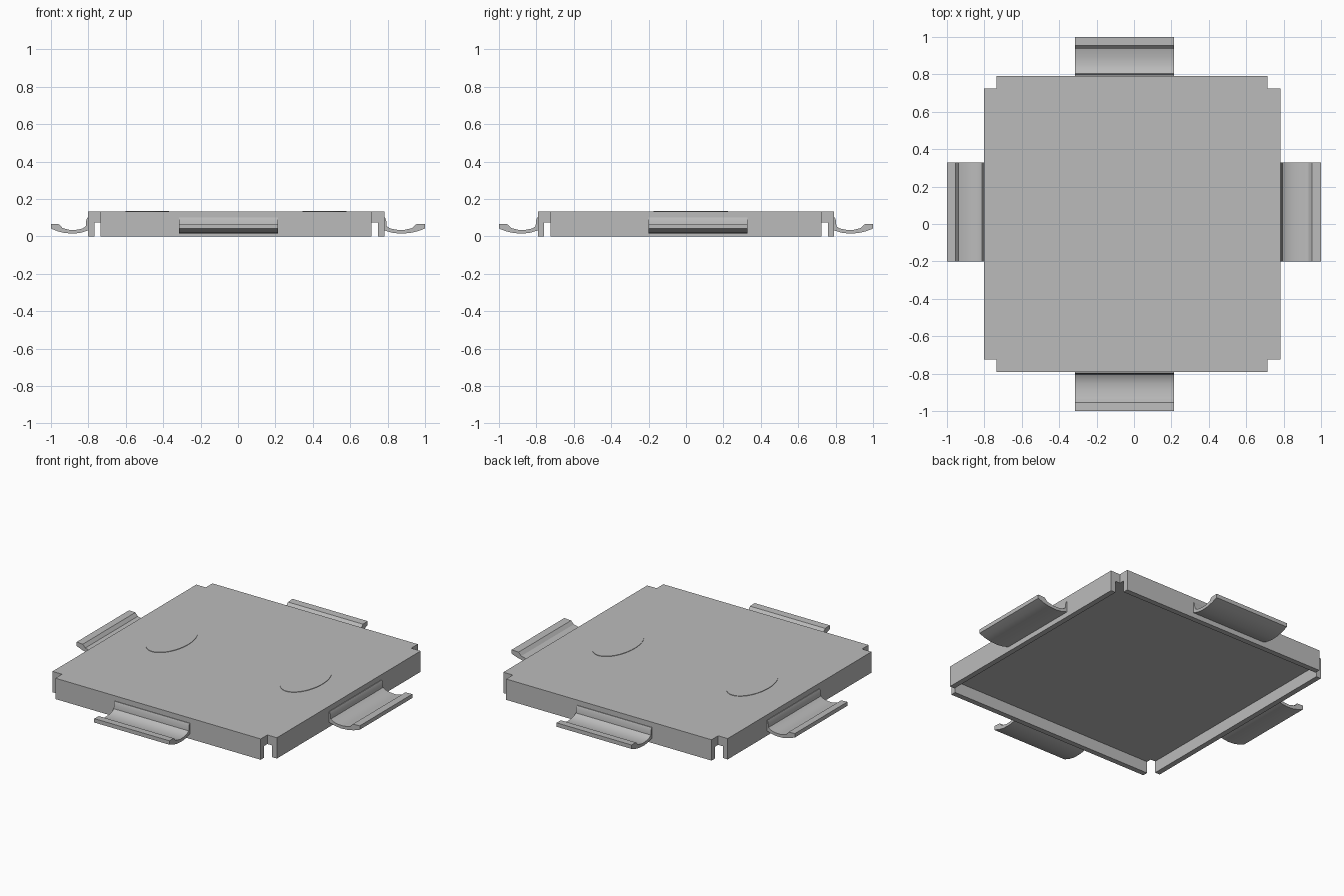
import bpy
import math
from mathutils import Matrix, Vector

cube = bpy.data.objects.get("Cube")
if cube:
    bpy.data.objects.remove(cube, do_unlink=True)

# Single plain grey
GREY = (0.5, 0.5, 0.5, 1.0)
grey = bpy.data.materials.new("plain grey")
grey.use_nodes = True
grey.diffuse_color = GREY
grey.node_tree.nodes["Principled BSDF"].inputs["Base Color"].default_value = GREY


def prism(name, outline, start, end):
    """Extrude a 2D outline along local z from start to end."""
    n = len(outline)
    verts = [(x, y, z) for z in (start, end) for x, y in outline]
    faces = [tuple(reversed(range(n))), tuple(range(n, 2 * n))]
    faces += [(i, (i + 1) % n, n + (i + 1) % n, n + i) for i in range(n)]
    mesh = bpy.data.meshes.new(name)
    mesh.from_pydata(verts, [], faces)
    mesh.materials.append(grey)
    obj = bpy.data.objects.new(name, mesh)
    bpy.context.collection.objects.link(obj)
    return obj


TOP = 0.133
CX = -0.01          # body sits slightly off centre
OUT, IN = 0.792, 0.725
WALL = 0.034

# Tray body: square with notched corners, counter-clockwise
corner = [(OUT, IN), (IN, IN), (IN, OUT)]
outline = []
for k in range(4):
    turn = Matrix.Rotation(k * math.pi / 2, 2)
    for point in corner:
        x, y = turn @ Vector(point)
        outline.append((x + CX, y))
body = prism("tray_body", outline, 0, TOP)

# Hollow underside, which also opens the lower corners
r = OUT - WALL
cavity = prism("cavity_cutter",
               [(CX - r, -r), (CX + r, -r), (CX + r, r), (CX - r, r)], -0.1, 0.075)
cavity.hide_render = True
cut = body.modifiers.new("hollow", "BOOLEAN")
cut.operation = "DIFFERENCE"
cut.solver = "EXACT"
cut.object = cavity
bpy.context.view_layer.objects.active = body
bpy.ops.object.modifier_apply(modifier=cut.name)
bpy.data.objects.remove(cavity, do_unlink=True)

# Low oval pads on the top face
for side, x in (("right", -0.485), ("left", 0.462)):
    ring = [(x + 0.117 * math.cos(a), 0.025 + 0.2 * math.sin(a))
            for a in (i * math.tau / 48 for i in range(48))]
    prism(side + "_oval_pad", ring, TOP - 0.01, TOP + 0.003)

# Trough-shaped tabs: section as (distance from wall, height)
section = [(-0.01, 0.1), (0.004, 0.1), (0.01, 0.085), (0.012, 0.055), (0.03, 0.043),
           (0.06, 0.036), (0.1, 0.034), (0.145, 0.045), (0.163, 0.065),
           (0.21, 0.067), (0.21, 0.042), (0.17, 0.027), (0.13, 0.018),
           (0.08, 0.015), (0.04, 0.02), (-0.01, 0.035)]


def tab(name, angle, reach, centre):
    """Tab pointing along the given angle, shifted sideways by centre."""
    tip = max(d for d, z in section)
    prof = [(d * reach / tip, z) for d, z in reversed(section)]
    obj = prism(name, prof, -0.265, 0.265)
    out = Matrix.Rotation(angle, 4, "Z")
    stand = Matrix.Rotation(math.pi / 2, 4, "X")
    obj.data.transform(out @ Matrix.Translation((1 - reach, 0, 0)) @ stand)
    obj.data.transform(Matrix.Translation(centre))
    bpy.ops.object.select_all(action="DESELECT")
    obj.select_set(True)
    bpy.context.view_layer.objects.active = obj
    bpy.ops.object.shade_smooth_by_angle(angle=math.radians(25))


tab("left_tab", 0, 0.218, (0, 0.065, 0))
tab("right_tab", math.pi, 0.198, (0, 0.065, 0))
tab("back_tab", math.pi / 2, 0.208, (-0.05, 0, 0))
tab("front_tab", -math.pi / 2, 0.208, (-0.05, 0, 0))
